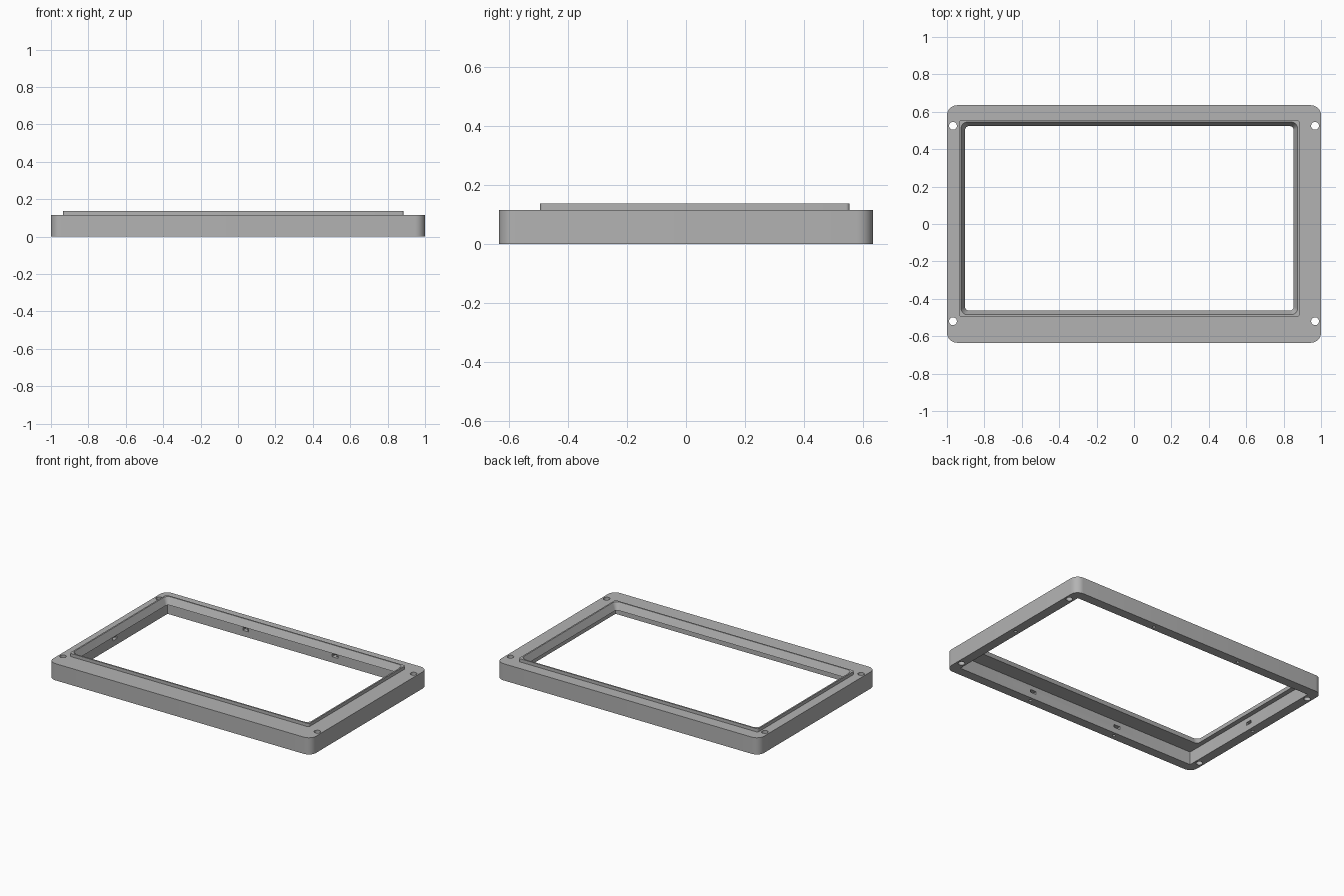
import bpy, bmesh, math
from mathutils import Matrix

cube = bpy.data.objects.get("Cube")
if cube:
    bpy.data.objects.remove(cube, do_unlink=True)

grey = bpy.data.materials.new("satin grey")
grey.use_nodes = True
COLOUR = (0.45, 0.45, 0.45, 1)
grey.diffuse_color = COLOUR
grey.node_tree.nodes["Principled BSDF"].inputs["Base Color"].default_value = COLOUR

TOP, RIM, CEILING = 0.115, 0.137, 0.09
X, Y, WALL = 1.0, 0.635, 0.065


def make_object(name, bm):
    bmesh.ops.recalc_face_normals(bm, faces=bm.faces)
    mesh = bpy.data.meshes.new(name)
    bm.to_mesh(mesh)
    bm.free()
    mesh.materials.append(grey)
    obj = bpy.data.objects.new(name, mesh)
    bpy.context.collection.objects.link(obj)
    return obj


def ring(bm, x0, x1, y0, y1, r, z, steps=8):
    """Rounded rectangle of vertices at height z."""
    corners = [(x1 - r, y1 - r), (x0 + r, y1 - r), (x0 + r, y0 + r), (x1 - r, y0 + r)]
    verts = []
    for i, (cx, cy) in enumerate(corners):
        for k in range(steps + 1):
            a = math.pi / 2 * (i + k / steps)
            verts.append(bm.verts.new((cx + r * math.cos(a), cy + r * math.sin(a), z)))
    return verts


def rim_ring(bm, inset, r, z):
    return ring(bm, -0.935 + inset, 0.885 - inset, -0.495 + inset, 0.555 - inset, r, z)


# Frame: a closed section swept through rounded rectangles
bm = bmesh.new()
rings = [
    ring(bm, -X, X, -Y, Y, 0.055, 0),
    ring(bm, -X, X, -Y, Y, 0.055, TOP),
    rim_ring(bm, 0, 0.012, TOP),
    rim_ring(bm, 0, 0.012, RIM),
    rim_ring(bm, 0.01, 0.035, RIM),
    rim_ring(bm, 0.032, 0.02, CEILING),
    ring(bm, WALL - X, X - WALL, WALL - Y, Y - WALL, 0.002, CEILING),
    ring(bm, WALL - X, X - WALL, WALL - Y, Y - WALL, 0.002, 0),
]
for a, b in zip(rings, rings[1:] + rings[:1]):
    n = len(a)
    for i in range(n):
        j = (i + 1) % n
        bm.faces.new((a[i], a[j], b[j], b[i]))
frame = make_object("bezel_frame", bm)

# Fastener stations: two on each long wall, one on each short wall
stations = [(sx * 0.34, sy * (Y - WALL), 0) for sx in (-1, 1) for sy in (-1, 1)]
stations += [(sx * (X - WALL), 0, 1) for sx in (-1, 1)]


def drill(bm, x, y, radius, depth, z):
    bmesh.ops.create_cone(bm, cap_ends=True, segments=24, radius1=radius, radius2=radius,
                          depth=depth, matrix=Matrix.Translation((x, y, z)))


# Corner screw holes and small holes in the lower edge
holes = bmesh.new()
for x in (-0.968, 0.968):
    for y in (-0.52, 0.525):
        drill(holes, x, y, 0.021, 0.4, 0.05)
for x, y, side in stations:
    off = 0.03
    hx = x + math.copysign(off, x) if side else x
    hy = y if side else y + math.copysign(off, y)
    drill(holes, hx, hy, 0.01, 0.1, 0)

# Nut slots in the inner walls
slots = bmesh.new()
for x, y, side in stations:
    size = (0.09, 0.045, 0.02) if side else (0.045, 0.09, 0.02)
    bmesh.ops.create_cube(slots, size=1, matrix=Matrix.Translation((x, y, 0.05))
                          @ Matrix.Diagonal((*size, 1)))

bpy.context.view_layer.objects.active = frame
for name, cutter_mesh in (("hole_cutter", holes), ("slot_cutter", slots)):
    cutter = make_object(name, cutter_mesh)
    cutter.hide_render = True
    mod = frame.modifiers.new(name, "BOOLEAN")
    mod.operation, mod.solver, mod.object = "DIFFERENCE", "EXACT", cutter
    bpy.ops.object.modifier_apply(modifier=mod.name)
    bpy.data.objects.remove(cutter, do_unlink=True)

bpy.ops.object.select_all(action="DESELECT")
frame.select_set(True)
bpy.ops.object.shade_smooth_by_angle(angle=math.radians(25))
